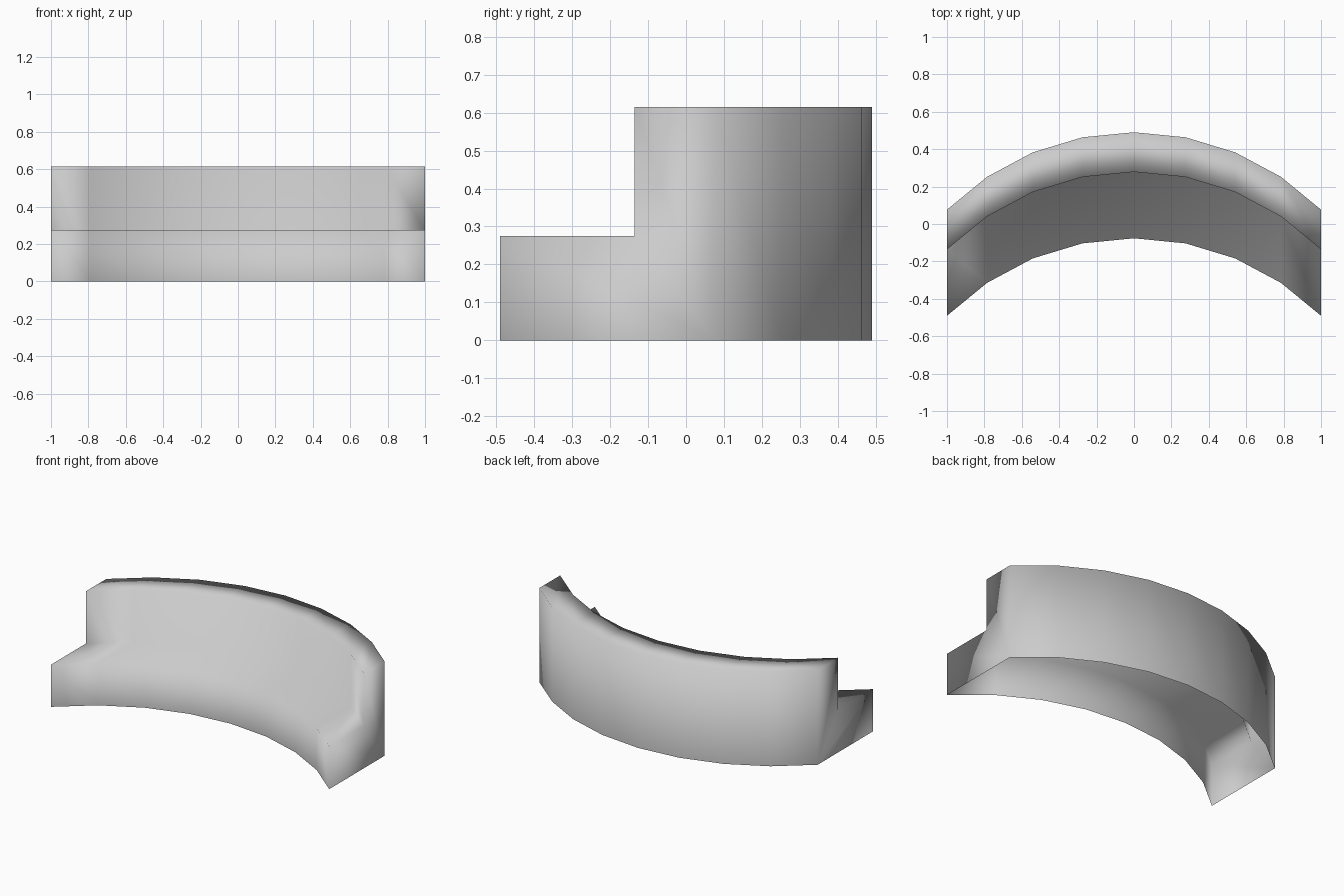
import bpy
import bmesh
import math

cube = bpy.data.objects.get("Cube")
if cube:
    bpy.data.objects.remove(cube, do_unlink=True)

# Plain grey upholstery
grey = bpy.data.materials.new("plain_grey")
grey.use_nodes = True
colour = (0.6, 0.6, 0.6, 1)
grey.diffuse_color = colour
grey.node_tree.nodes["Principled BSDF"].inputs["Base Color"].default_value = colour

# Stepped side profile (y shift, z), open underneath, from back foot to front foot
PROFILE = [(0, 0), (0, 0.615), (-0.212, 0.615),
           (-0.212, 0.275), (-0.567, 0.275), (-0.567, 0)]
RADIUS = math.sqrt(2)
SEGMENTS = 8
BACK = 0.4906

# Carry the profile along a quarter circle arc
bm = bmesh.new()
rings = []
for i in range(SEGMENTS + 1):
    angle = math.pi / 2 * (i / SEGMENTS - 0.5)
    x = RADIUS * math.sin(angle)
    y = BACK - RADIUS * (1 - math.cos(angle))
    rings.append([bm.verts.new((x, y + dy, z)) for dy, z in PROFILE])
for a, b in zip(rings, rings[1:]):
    for j in range(len(PROFILE) - 1):
        bm.faces.new((a[j], a[j + 1], b[j + 1], b[j]))

# Close both ends with a seat panel and a backrest panel
for ring in (rings[0], rings[-1]):
    bm.faces.new((ring[0], ring[1], ring[2], ring[3]))
    bm.faces.new((ring[0], ring[3], ring[4], ring[5]))
bmesh.ops.recalc_face_normals(bm, faces=bm.faces)
# Make the upright back point outwards
bm.faces.ensure_lookup_table()
bm.normal_update()
if bm.faces[0].normal.y < 0:
    bmesh.ops.reverse_faces(bm, faces=bm.faces)
for face in bm.faces:
    face.smooth = True

mesh = bpy.data.meshes.new("curved_bench")
bm.to_mesh(mesh)
bm.free()
mesh.materials.append(grey)
bench = bpy.data.objects.new("curved_bench", mesh)
bpy.context.collection.objects.link(bench)
